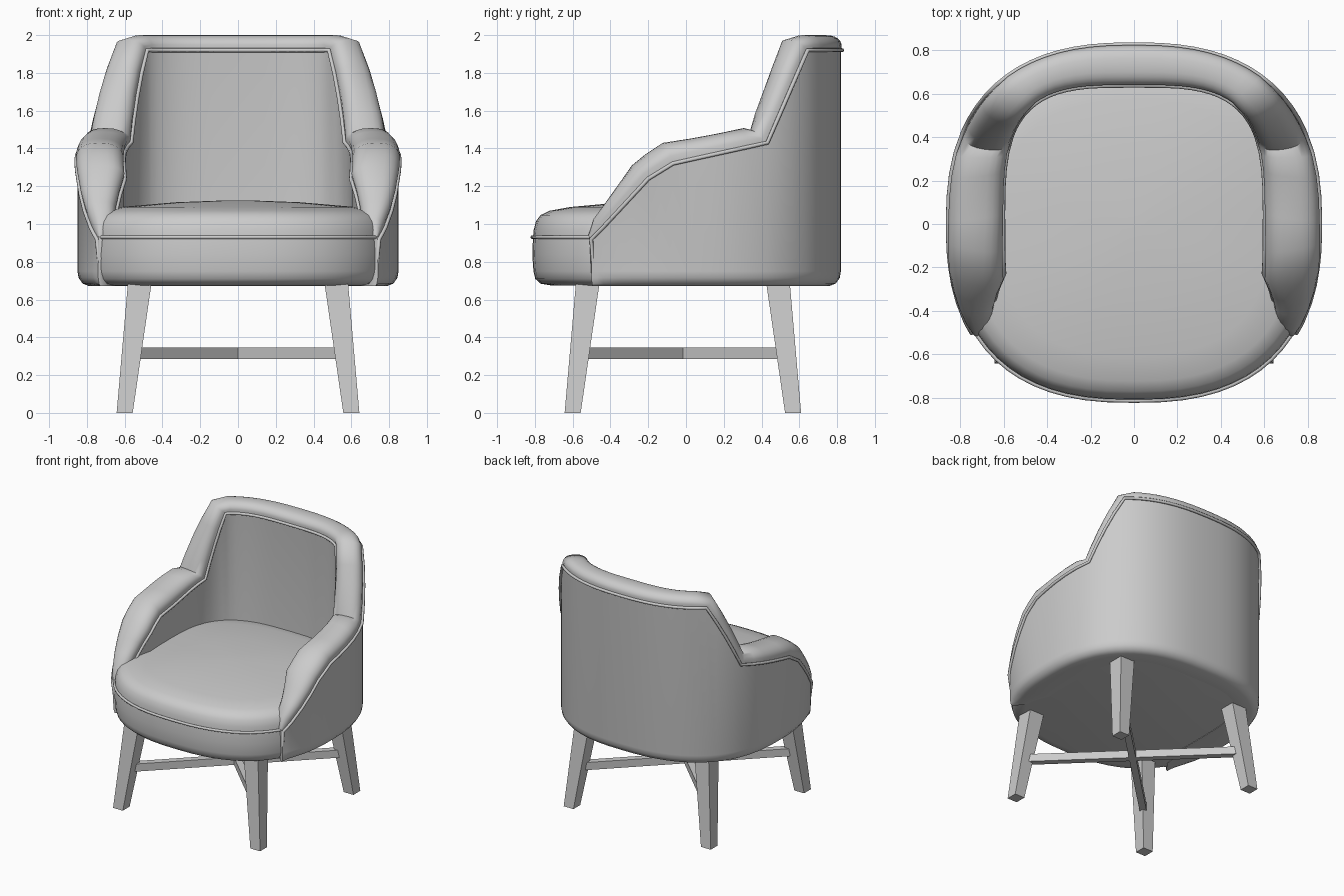
import bpy, bmesh, math
from mathutils import Vector

if "Cube" in bpy.data.objects:
    bpy.data.objects.remove(bpy.data.objects["Cube"], do_unlink=True)

grey = bpy.data.materials.new("light_grey")
grey.use_nodes = True
grey.diffuse_color = (0.6, 0.6, 0.6, 1)
grey.node_tree.nodes["Principled BSDF"].inputs["Base Color"].default_value = (0.6, 0.6, 0.6, 1)


def power(v, e):
    return math.copysign(abs(v) ** e, v)


def oval(t, a, b, n, z=0.0, cy=0.0):
    """Point on a squared-off ellipse in plan."""
    return Vector((a * power(math.cos(t), 2 / n), cy + b * power(math.sin(t), 2 / n), z))


def add_mesh(name, bm, smooth_angle=None):
    bmesh.ops.recalc_face_normals(bm, faces=bm.faces)
    mesh = bpy.data.meshes.new(name)
    bm.to_mesh(mesh)
    bm.free()
    ob = bpy.data.objects.new(name, mesh)
    bpy.context.collection.objects.link(ob)
    mesh.materials.append(grey)
    if smooth_angle:
        bpy.ops.object.select_all(action='DESELECT')
        ob.select_set(True)
        bpy.context.view_layer.objects.active = ob
        bpy.ops.object.shade_smooth_by_angle(angle=math.radians(smooth_angle))
    return ob


def loft(name, rings, smooth_angle):
    """Skin closed rings of points and cap both ends."""
    bm = bmesh.new()
    rows = [[bm.verts.new(p) for p in ring] for ring in rings]
    count = len(rows[0])
    for r0, r1 in zip(rows, rows[1:]):
        for i in range(count):
            j = (i + 1) % count
            bm.faces.new((r0[i], r0[j], r1[j], r1[i]))
    bm.faces.new(rows[0])
    bm.faces.new(rows[-1])
    return add_mesh(name, bm, smooth_angle)


def piping(name, points, radius=0.011, cyclic=False):
    curve = bpy.data.curves.new(name, 'CURVE')
    curve.dimensions = '3D'
    curve.bevel_depth = radius
    curve.bevel_resolution = 2
    curve.use_fill_caps = True
    spline = curve.splines.new('POLY')
    spline.points.add(len(points) - 1)
    for sp, p in zip(spline.points, points):
        sp.co = (*p, 1)
    spline.use_cyclic_u = cyclic
    curve.materials.append(grey)
    ob = bpy.data.objects.new(name, curve)
    bpy.context.collection.objects.link(ob)


# Rim knots from the back corner to the arm front: outer y, rim z, taper, roll height, steps
A, B, N = 0.85, 0.82, 2.5
BOTTOM = 0.672
knots = [(0.64, 1.92, 0, 0.085, 4), (0.43, 1.43, 0, 0.1, 5), (-0.07, 1.32, 0, 0.115, 2),
         (-0.2, 1.24, 0, 0.1, 3), (-0.44, 0.98, 0.45, 0.075, 2), (-0.5, 0.92, 0.85, 0.03, 1)]


def angle_of(y):
    return math.asin(power(y / B, N / 2))


corner = angle_of(knots[0][0])
half = [(math.pi / 2 + (corner - math.pi / 2) * i / 9, 1.92, 0, 0.08) for i in range(9)]
for k0, k1 in zip(knots, knots[1:]):
    for i in range(k0[4]):
        u = i / k0[4]
        mix = [p + (q - p) * u for p, q in zip(k0, k1)]
        half.append((angle_of(mix[0]), *mix[1:4]))
half.append((angle_of(knots[-1][0]), *knots[-1][1:4]))
stations = [(math.pi - t, *rest) for t, *rest in reversed(half[1:])] + half

outer, inner = [], []
for t, z, taper, h in stations:
    o = oval(t, A, B, N, z)
    outer.append(o)
    inner.append(oval(t, 0.61, 0.645, 3.4, z).lerp(o, taper))
mids = [(o + i) / 2 for o, i in zip(outer, inner)]

# Upholstered shell: outer panel, rolled rim, inner panel
rings = []
for k, (o, i) in enumerate(zip(outer, inner)):
    tangent = mids[min(k + 1, len(mids) - 1)] - mids[max(k - 1, 0)]
    across = i - o
    up = tangent.cross(across).normalized()
    if up.z < 0:
        up = -up
    inward = across.normalized()
    edge = min(0.06, across.length * 0.4)
    ring = [Vector((*(o + inward * edge * s).xy, z))
            for s, z in ((1, BOTTOM), (0.45, 0.685), (0.1, 0.715), (0, 0.75))]
    ring.append(o)
    for j in range(1, 12):
        a = math.pi * j / 12
        ring.append(mids[k] - across * 0.54 * power(math.cos(a), 0.8)
                    + up * stations[k][3] * math.sin(a) ** 0.75)
    ring += [i, Vector((i.x, i.y, BOTTOM))]
    rings.append(ring)
loft("shell", rings, 50)


# Piping along both edges of the roll and down the arm fronts
def trim(points):
    def foot(p):
        return [Vector((p.x * 0.97, p.y + 0.02, 0.685))]
    return foot(points[0]) + points + foot(points[-1])


piping("outer_piping", trim([o + (o - i).normalized() * 0.006 for o, i in zip(outer, inner)]))
piping("inner_piping", trim([i + (i - o).normalized() * 0.006 for o, i in zip(outer, inner)]))

# Seat cushion with a domed top
SEG = 64
profile = [(0.88, 0.675), (0.95, 0.684), (0.985, 0.71), (0.997, 0.75), (1.005, 0.84), (1.0, 0.93),
           (0.995, 0.97), (0.98, 1.015), (0.95, 1.047), (0.89, 1.07), (0.75, 1.09),
           (0.4, 1.115), (0.08, 1.125)]


def seat_ring(s, z):
    return [oval(math.tau * i / SEG, 0.83 * s, 0.79 * s, N, z, -0.02) for i in range(SEG)]


loft("seat", [seat_ring(s, z) for s, z in profile], 50)
piping("seat_piping", seat_ring(1.005, 0.93), 0.01, True)


# Tapered, splayed legs
def square(cx, cy, w, z):
    return [Vector((cx + sx * w / 2, cy + sy * w / 2, z))
            for sx, sy in ((-1, -1), (1, -1), (1, 1), (-1, 1))]


for side, sx in (("right", -1), ("left", 1)):
    for end, sy, y0, y1 in (("front", -1, 0.6, 0.52), ("back", 1, 0.567, 0.487)):
        loft(f"{end}_{side}_leg", [square(sx * 0.6, sy * y0, 0.085, 0),
                                   square(sx * 0.52, sy * y1, 0.125, 0.69)], None)

# Crossed stretchers between opposite legs
for name, sx in (("stretcher_a", 1), ("stretcher_b", -1)):
    p, q = Vector((-sx * 0.555, -0.555, 0)), Vector((sx * 0.555, 0.525, 0))
    d = (q - p).normalized()
    n = Vector((-d.y, d.x, 0)) * 0.025
    loft(name, [[e + n * s + Vector((0, 0, z)) for s, z in
                 ((-1, 0.285), (1, 0.285), (1, 0.345), (-1, 0.345))] for e in (p, q)], None)
